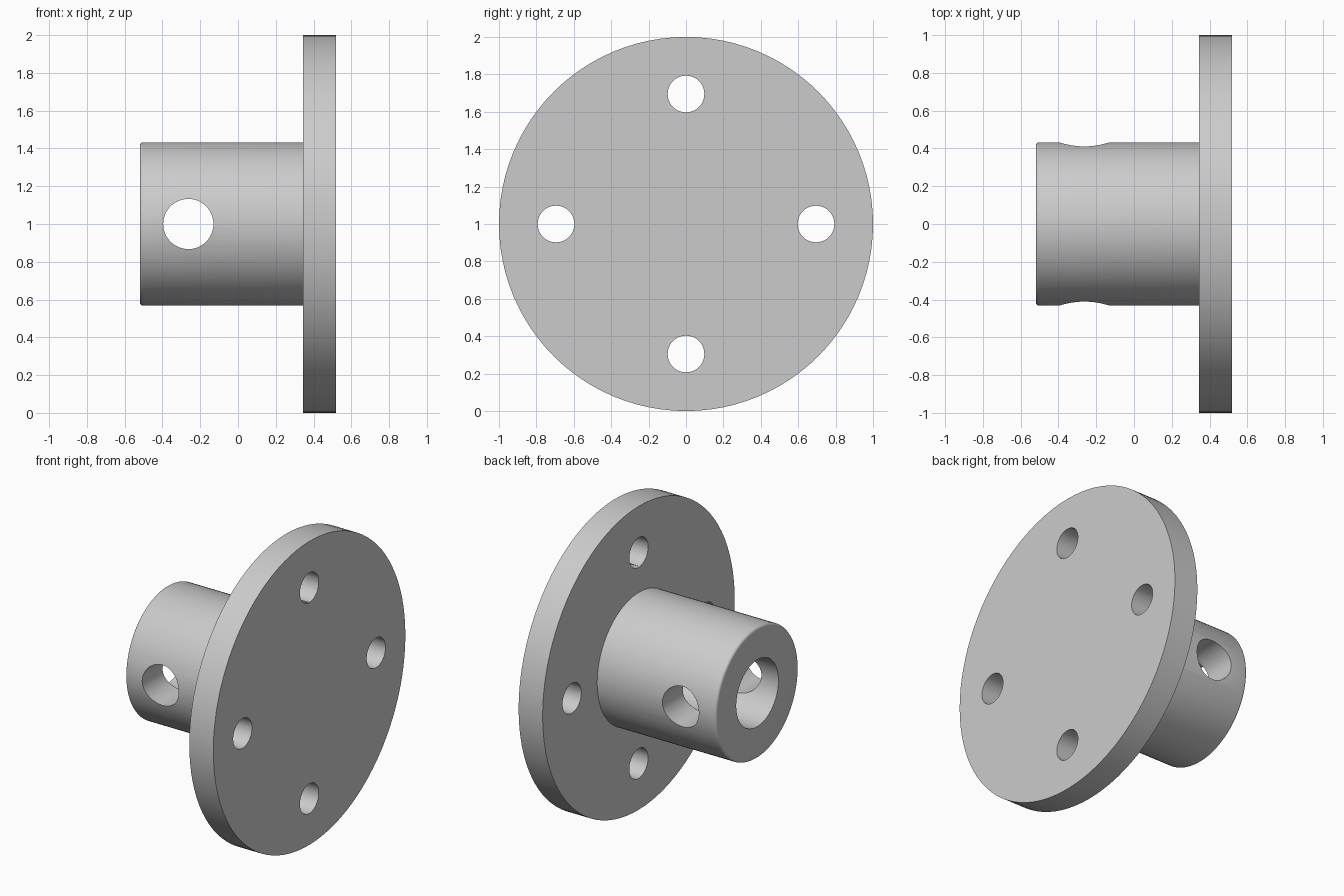
import bpy
import bmesh
from math import cos, sin, pi, radians
from mathutils import Matrix, Vector

cube = bpy.data.objects.get("Cube")
if cube:
    bpy.data.objects.remove(cube, do_unlink=True)

CENTRE_Z = 1.0

# Single grey metal
metal = bpy.data.materials.new("grey_metal")
metal.use_nodes = True
GREY = (0.6, 0.6, 0.6, 1)
metal.diffuse_color = GREY
metal.node_tree.nodes["Principled BSDF"].inputs["Base Color"].default_value = GREY


def add_object(name, bm):
    bmesh.ops.recalc_face_normals(bm, faces=bm.faces)
    mesh = bpy.data.meshes.new(name)
    bm.to_mesh(mesh)
    bm.free()
    mesh.materials.append(metal)
    obj = bpy.data.objects.new(name, mesh)
    bpy.context.collection.objects.link(obj)
    return obj


def lathe_x(name, profile, steps):
    """Turn (x, radius) points, starting and ending on the axis, around x."""
    bm = bmesh.new()
    verts = [bm.verts.new((x, 0, CENTRE_Z + r)) for x, r in profile]
    edges = [bm.edges.new(pair) for pair in zip(verts, verts[1:])]
    bmesh.ops.spin(bm, geom=verts + edges, cent=(0, 0, CENTRE_Z), axis=(1, 0, 0),
                   angle=2 * pi, steps=steps, use_merge=True)
    bmesh.ops.remove_doubles(bm, verts=bm.verts, dist=1e-5)
    return add_object(name, bm)


def drill(target, centre, axis, radius, depth):
    """Cut a round hole, then discard the cutter."""
    bm = bmesh.new()
    turn = Vector((0, 0, 1)).rotation_difference(Vector(axis)).to_matrix().to_4x4()
    bmesh.ops.create_cone(bm, cap_ends=True, segments=48, radius1=radius, radius2=radius,
                          depth=depth, matrix=Matrix.Translation(centre) @ turn)
    cutter = add_object("drill_cutter", bm)
    cutter.hide_render = True
    mod = target.modifiers.new("hole", 'BOOLEAN')
    mod.operation, mod.solver, mod.object = 'DIFFERENCE', 'EXACT', cutter
    bpy.context.view_layer.objects.active = target
    bpy.ops.object.modifier_apply(modifier=mod.name)
    bpy.data.objects.remove(cutter, do_unlink=True)


# Turned body: blind bore, rounded hub end, hub wall, flange disc
hub_end, flange_back, flange_face = -0.52, 0.345, 0.52
hub_r, bore_r, fillet = 0.432, 0.22, 0.018
rounding = [(hub_end + fillet * (1 - sin(a)), hub_r - fillet * (1 - cos(a)))
            for a in (radians(d) for d in (90, 67, 45, 22, 0))]
profile = [(flange_back, 0), (flange_back, bore_r), (hub_end, bore_r)] + rounding + [
    (flange_back, hub_r), (flange_back, 1), (flange_face, 1), (flange_face, 0)]
body = lathe_x("flanged_hub", profile, 96)

# Cross pin hole through the hub
drill(body, (-0.263, 0, CENTRE_Z), (0, 1, 0), 0.133, 1.2)

# Four bolt holes in the flange
for i in range(4):
    a = i * pi / 2
    drill(body, (0.43, 0.695 * cos(a), CENTRE_Z + 0.695 * sin(a)), (1, 0, 0), 0.098, 0.4)

# Smooth round walls with crisp edges
bpy.ops.object.select_all(action='DESELECT')
body.select_set(True)
bpy.context.view_layer.objects.active = body
bpy.ops.object.shade_smooth_by_angle(angle=radians(30))
